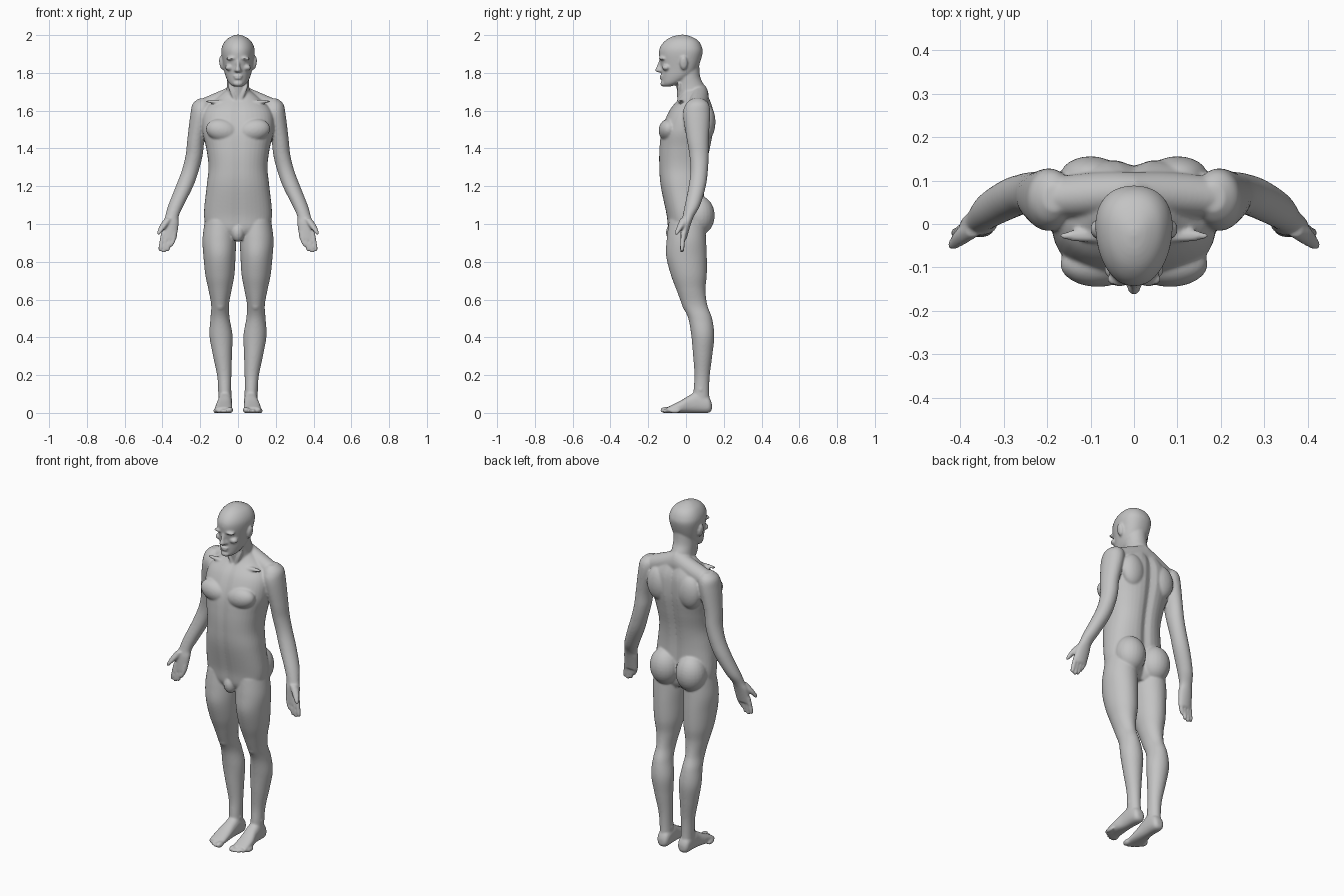
import bpy, bmesh, math
from mathutils import Vector, Matrix

default_cube = bpy.data.objects.get("Cube")
if default_cube:
    bpy.data.objects.remove(default_cube, do_unlink=True)

grey = (.55, .55, .55, 1)
skin = bpy.data.materials.new("plain_grey")
skin.use_nodes = True
skin.diffuse_color = grey
skin.node_tree.nodes["Principled BSDF"].inputs["Base Color"].default_value = grey

bm = bmesh.new()
BOTH = (1, -1)
MIDDLE = (1,)


def blend(before, start, end, after, t):
    """Smooth curve through four neighbouring values."""
    first = end - before
    second = 2 * before - 5 * start + 4 * end - after
    third = 3 * (start - end) + after - before
    return start + t / 2 * (first + t * (second + t * third))


def spline(rows, steps=8):
    """Fill in smooth sections between the given ones."""
    padded = [rows[0], *rows, rows[-1]]
    filled = []
    for window in zip(padded, padded[1:], padded[2:], padded[3:]):
        for step in range(steps):
            filled.append([blend(*values, step / steps) for values in zip(*window)])
    return filled + [rows[-1]]


def section(row, axis, power, taper, furrow, segments=40):
    """Rounded outline of one section, with an optional midline furrow."""
    station, centre, half, low, high = row
    outline = []
    for k in range(segments):
        angle = math.tau * k / segments
        across, along = [math.copysign(abs(wave) ** (2 / power), wave)
                         for wave in (math.cos(angle), math.sin(angle))]
        u = centre + half * across * (1 + taper * along)
        v = (low + high + (high - low) * along) / 2
        depth = furrow if along > 0 else furrow * .4
        v -= depth * along * math.exp(-(u / .025) ** 2)
        outline.append({"x": (station, u, v), "y": (u, station, v), "z": (u, v, station)}[axis])
    return outline


def loft(rows, axis="z", sides=BOTH, power=2, taper=0, furrow=0):
    """Skin over sections: station, centre, half width, low side, high side."""
    outlines = [section(row, axis, power, taper, furrow) for row in spline(rows)]
    for side in sides:
        rings = [[bm.verts.new((x * side, y, z)) for x, y, z in outline] for outline in outlines]
        for lower, upper in zip(rings, rings[1:]):
            for k in range(len(lower)):
                bm.faces.new((lower[k - 1], lower[k], upper[k], upper[k - 1]))
        bm.faces.new(rings[0])
        bm.faces.new(rings[-1])


def blob(center, radii, sides=BOTH, tilt=0):
    """Ellipsoid muscle or feature, tilted sideways."""
    x, y, z = center
    for side in sides:
        matrix = (Matrix.Translation(Vector((x * side, y, z)))
                  @ Matrix.Rotation(tilt * side, 4, "Y")
                  @ Matrix.Diagonal((*radii, 1)))
        bmesh.ops.create_uvsphere(bm, u_segments=24, v_segments=16, radius=1, matrix=matrix)


# Torso
loft([(.93, 0, .11, -.07, .07), (.97, 0, .16, -.095, .09), (1.05, 0, .18, -.105, .1),
      (1.2, 0, .166, -.136, .1), (1.3, 0, .156, -.144, .11), (1.4, 0, .168, -.143, .13),
      (1.5, 0, .19, -.13, .147), (1.6, 0, .18, -.09, .147), (1.67, 0, .11, -.036, .125),
      (1.71, 0, .06, -.02, .11)], sides=MIDDLE, power=2.35, furrow=.016)
# Chest, shoulder blades, buttocks and groin
blob((.083, -.092, 1.495), (.088, .053, .06), tilt=-.2)
blob((.1, .11, 1.54), (.07, .046, .095))
blob((.084, .068, 1.045), (.086, .084, .105))
blob((0, -.07, .955), (.035, .036, .05), MIDDLE)

# Neck, sloping shoulders, collar bones and neck tendons
loft([(1.62, 0, .07, -.03, .12), (1.72, 0, .06, -.05, .1), (1.78, 0, .06, -.055, .075),
      (1.85, 0, .06, -.05, .07)], sides=MIDDLE)
loft([(0, .07, .05, 1.6, 1.75), (.06, .07, .05, 1.6, 1.72), (.13, .065, .05, 1.58, 1.69),
      (.2, .06, .045, 1.56, 1.66)], axis="x")
blob((.09, -.027, 1.645), (.085, .016, .011), tilt=-.05)
blob((.028, -.035, 1.69), (.011, .014, .065), tilt=.4)

# Head
loft([(1.728, 0, .025, -.118, -.08), (1.745, 0, .046, -.127, -.035), (1.78, 0, .064, -.129, .025),
      (1.82, 0, .074, -.131, .06), (1.9, 0, .087, -.143, .087), (1.94, 0, .083, -.135, .083),
      (1.973, 0, .064, -.107, .062), (1.993, 0, .035, -.07, .025), (2.002, 0, .01, -.03, -.01)],
     sides=MIDDLE, power=2.2, taper=.15)
# Nose and nostrils
loft([(1.803, 0, .014, -.15, -.11), (1.813, 0, .018, -.165, -.11),
      (1.835, 0, .011, -.155, -.11), (1.87, 0, .01, -.142, -.11)], sides=MIDDLE)
blob((.013, -.127, 1.813), (.01, .013, .008))
# Brows, cheekbones and ears
blob((.033, -.126, 1.877), (.032, .018, .009), tilt=.1)
blob((.046, -.105, 1.828), (.023, .022, .016))
blob((.088, -.012, 1.852), (.011, .021, .036), tilt=.15)
# Lips and chin
for height, width in ((1.783, .026), (1.771, .022)):
    blob((0, -.128, height), (width, .013, .006), MIDDLE)
blob((0, -.118, 1.743), (.026, .018, .016), MIDDLE)

# Arms with palms
loft([(1.664, .182, .026, .03, .09), (1.635, .19, .05, 0, .12), (1.58, .197, .055, -.016, .128),
      (1.45, .222, .046, .004, .12), (1.365, .232, .045, .018, .12), (1.285, .252, .045, .024, .116),
      (1.2, .283, .046, .014, .105), (1.1, .328, .041, -.006, .075), (1.04, .35, .036, -.018, .042),
      (1, .357, .043, -.026, .026), (.92, .365, .04, -.03, .003)])

# Fingers from index to little
for finger in range(4):
    base = .395 - .02 * finger
    tip = base + .017
    end = .85 + .008 * (finger - 1) ** 2
    loft([(.955, base, .012, -.026, .002), (.91, (base + tip) / 2, .012, -.03, -.005),
          (end + .008, tip, .01, -.032, -.01), (end - .002, tip, .005, -.026, -.016)])

# Thumbs
loft([(1.03, .368, .02, -.03, .012), (.995, .392, .021, -.045, -.005),
      (.962, .413, .014, -.058, -.03), (.943, .422, .007, -.06, -.042)])

# Legs, kneecaps and ankle bones
loft([(1.02, .095, .08, -.09, .1), (.92, .099, .089, -.102, .106), (.83, .098, .085, -.105, .11),
      (.73, .096, .077, -.08, .11), (.65, .095, .061, -.05, .103), (.57, .095, .047, -.02, .113),
      (.5, .095, .051, .012, .138), (.41, .09, .061, .028, .15), (.31, .083, .051, .037, .14),
      (.2, .073, .038, .045, .126), (.12, .07, .034, .04, .123), (.05, .068, .034, .035, .126)])
blob((.094, .013, .575), (.03, .034, .04))
blob((.07, .078, .115), (.04, .018, .02), tilt=-.3)

# Feet
loft([(.137, .067, .018, .015, .05), (.118, .067, .034, 0, .085), (.06, .068, .037, 0, .11),
      (.02, .07, .038, 0, .094), (-.03, .075, .044, 0, .064), (-.1, .075, .045, 0, .03)],
     axis="y", power=2.4)

# Toes from big to little
for toe in range(5):
    size = .012 if toe else .017
    blob((.043 + .019 * toe, .003 * toe ** 2 - .107, size - .002), (size, .03, size))

# Fuse the parts into one smooth skin
bmesh.ops.recalc_face_normals(bm, faces=bm.faces)
mesh = bpy.data.meshes.new("body")
bm.to_mesh(mesh)
bm.free()
body = bpy.data.objects.new("body", mesh)
bpy.context.collection.objects.link(body)
bpy.ops.object.select_all(action="DESELECT")
body.select_set(True)
bpy.context.view_layer.objects.active = body
fuse = body.modifiers.new("fuse", "REMESH")
fuse.mode = "VOXEL"
fuse.voxel_size = .0055
relax = body.modifiers.new("relax", "SMOOTH")
relax.factor = .5
relax.iterations = 7
for modifier in ("fuse", "relax"):
    bpy.ops.object.modifier_apply(modifier=modifier)
body.data.materials.clear()
body.data.materials.append(skin)
bpy.ops.object.shade_smooth()
